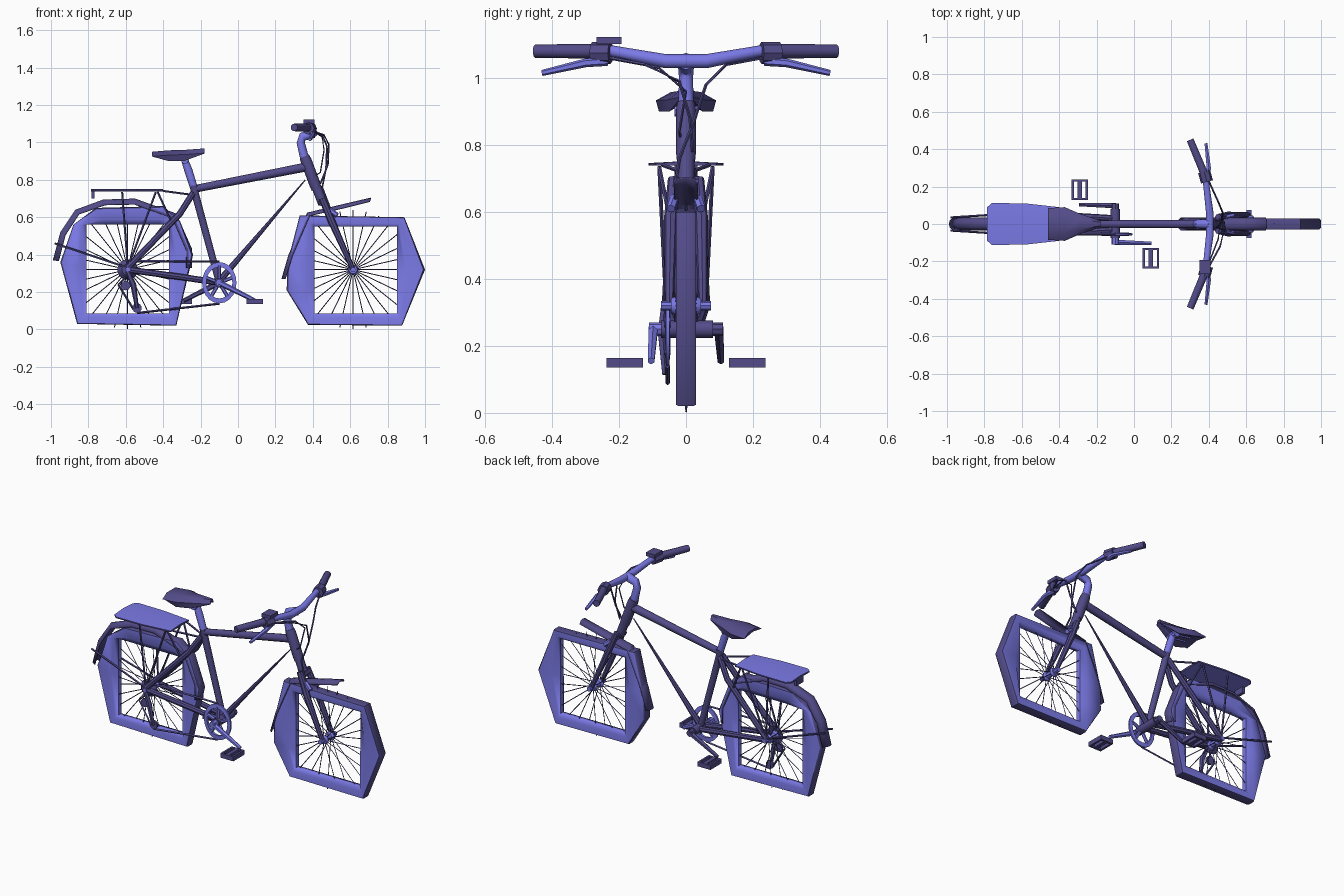
import bpy, bmesh, math
from mathutils import Vector

if "Cube" in bpy.data.objects:
    bpy.data.objects.remove(bpy.data.objects["Cube"])


def material(name, rgb):
    m = bpy.data.materials.new(name)
    m.diffuse_color = (*rgb, 1)
    m.use_nodes = True
    m.node_tree.nodes["Principled BSDF"].inputs["Base Color"].default_value = m.diffuse_color
    return m


BLUE = material("periwinkle blue", (0.216, 0.212, 0.87))
DARK = material("dark violet", (0.085, 0.072, 0.25))


def make(name, bm, mat=DARK, angle=40):
    bmesh.ops.remove_doubles(bm, verts=bm.verts, dist=1e-5)
    bmesh.ops.recalc_face_normals(bm, faces=bm.faces)
    me = bpy.data.meshes.new(name)
    bm.to_mesh(me)
    bm.free()
    me.materials.append(mat)
    ob = bpy.data.objects.new(name, me)
    bpy.context.collection.objects.link(ob)
    bpy.ops.object.select_all(action='DESELECT')
    ob.select_set(True)
    bpy.context.view_layer.objects.active = ob
    bpy.ops.object.shade_smooth_by_angle(angle=math.radians(angle))
    return ob


def loft(bm, rings, closed=False, cap=True):
    loops = [[bm.verts.new(p) for p in r] for r in rings]
    n = len(loops[0])
    pairs = list(zip(loops, loops[1:])) + ([(loops[-1], loops[0])] if closed else [])
    for a, b in pairs:
        for i in range(n):
            j = (i + 1) % n
            bm.faces.new((a[i], a[j], b[j], b[i]))
    if cap and not closed:
        bm.faces.new(loops[0])
        bm.faces.new(loops[-1])


def add_tube(bm, pts, r, n=8):
    pts = [Vector(p) for p in pts]
    rad = r if isinstance(r, (list, tuple)) else [r] * len(pts)
    rings = []
    for i, p in enumerate(pts):
        d = (pts[min(i + 1, len(pts) - 1)] - pts[max(i - 1, 0)]).normalized()
        ref = Vector((0, 1, 0)) if abs(d.y) < 0.8 else Vector((1, 0, 0))
        u = d.cross(ref).normalized()
        v = d.cross(u)
        rings.append([p + rad[i] * (u * math.cos(2 * math.pi * k / n) + v * math.sin(2 * math.pi * k / n))
                      for k in range(n)])
    loft(bm, rings)


def add_box(bm, c, s):
    x, y, z = [k / 2 for k in s]
    loft(bm, [[(c[0] + i * x, c[1] + j * y, c[2] + k * z) for i, j in ((-1, -1), (1, -1), (1, 1), (-1, 1))]
              for k in (-1, 1)])


def tubes(name, *items, mat=DARK):
    bm = bmesh.new()
    for it in items:
        add_tube(bm, *it)
    return make(name, bm, mat)


FH, RH, BB = (0.615, 0.32), (-0.59, 0.32), (-0.10, 0.25)

# tyres: angular outer outline around a nearly square opening, dark tread
SECTION = ((0, -.015), (.3, -.029), (.94, -.03), (1, -.02), (1, .02), (.94, .03), (.3, .029), (0, .015))
FRONT = [(.33, .61, .41, .55), (.89, .60, .85, .55), (1.0, .32, .85, .32), (.877, .02, .85, .085),
         (.374, .025, .41, .085), (.26, .21, .41, .20), (.265, .36, .41, .36)]
REAR = [(-.88, .56, -.81, .56), (-.76, .65, -.7, .56), (-.4, .66, -.42, .56), (-.31, .58, -.37, .56),
        (-.24, .40, -.37, .38), (-.33, .02, -.37, .085), (-.86, .03, -.81, .085), (-.95, .36, -.81, .33)]
for name, outline, hub in (("front", FRONT, FH), ("rear", REAR, RH)):
    bm = bmesh.new()
    loft(bm, [[(ix + (ox - ix) * t, y, iz + (oz - iz) * t) for t, y in SECTION]
              for ox, oz, ix, iz in outline], closed=True)
    tyre = make(name + "_tyre", bm, BLUE, 60)
    tyre.data.materials.append(DARK)
    for f in tyre.data.polygons:
        if f.index % 8 in (2, 3, 4):
            f.material_index = 1
    # spokes, alternating hub flanges
    bm = bmesh.new()
    for k in range(28):
        a = 2 * math.pi * k / 28 - math.pi / 2
        y = 0.03 * (-1) ** k
        add_tube(bm, [(hub[0] + .02 * math.cos(a), y, hub[1] + .02 * math.sin(a)),
                      (hub[0] + .318 * math.cos(a), 0, hub[1] + .318 * math.sin(a))], 0.0025, 4)
    make(name + "_spokes", bm)
    x, z = hub
    tubes(name + "_hub",
          ([(x, -.045, z), (x, -.03, z), (x, -.02, z), (x, .02, z), (x, .03, z), (x, .045, z)],
           [.022, .028, .016, .016, .028, .022], 12),
          ([(x, -.075, z), (x, .075, z)], .014, 8), mat=BLUE)

# fenders: arched strips
FENDERS = {"front_fender": (((.71, .705), (.56, .67), (.37, .625), (.27, .40), (.232, .27)), .036, .02),
           "rear_fender": (((-.245, .33), (-.245, .43), (-.33, .62), (-.55, .70), (-.72, .695), (-.87, .64),
                            (-.95, .52), (-.99, .37)), .036, .03)}
for name, (path, w, drop) in FENDERS.items():
    bm = bmesh.new()
    hub = Vector((FH if name[0] == "f" else RH))
    rows = []
    for p in path:
        d = (hub - Vector(p)).normalized()
        rows.append([bm.verts.new((p[0] + d.x * drop * t, y * w, p[1] + d.y * drop * t))
                     for y, t in ((-1, 1), (-.6, .2), (0, 0), (.6, .2), (1, 1))])
    for a, b in zip(rows, rows[1:]):
        for i in range(4):
            bm.faces.new((a[i], a[i + 1], b[i + 1], b[i]))
    ob = make(name, bm, DARK, 50)
    ob.modifiers.new("thickness", 'SOLIDIFY').thickness = 0.005

# frame tubes
tubes("top_tube", ([(-.24, 0, .75), (.37, 0, .87)], [.02, .024], 10))
tubes("down_tube", ([(.36, 0, .80), (-.09, 0, .27)], [.003, .018], 8))
tubes("seat_tube", ([(-.235, 0, .77), (-.23, 0, .73), (-.10, 0, .25)], [.024, .02, .018], 10))
tubes("head_tube", ([(.355, 0, .925), (.365, 0, .90), (.41, 0, .78), (.42, 0, .75)], [.027, .03, .03, .027], 12))
tubes("bottom_bracket", ([(*BB[:1], -.075, BB[1]), (BB[0], .08, BB[1])], .026, 12))
bm = bmesh.new()
for s in (-1, 1):
    add_tube(bm, [(-.24, .012 * s, .73), (-.31, .04 * s, .62), (-.59, .055 * s, .33)], .017, 8)
    add_tube(bm, [(-.59, .055 * s, .32), (-.30, .042 * s, .28), (-.10, .03 * s, .25)], .017, 8)
make("rear_stays", bm)

# fork and front brake
bm = bmesh.new()
add_tube(bm, [(.42, 0, .76), (.455, 0, .67)], .026, 10)
add_tube(bm, [(.455, -.036, .68), (.455, .036, .68)], .024, 8)
for s in (-1, 1):
    add_tube(bm, [(.45, .036 * s, .70), (.50, .046 * s, .58), (.615, .05 * s, .32)], [.018, .02, .013], 8)
make("fork", bm)
tubes("front_brake", *[([(.49, .035 * s, .64), (.53, .045 * s, .61)], .014, 6) for s in (-1, 1)], mat=BLUE)

# stem and handlebar
tubes("stem", ([(.355, 0, .92), (.335, 0, 1.0), (.345, 0, 1.03), (.405, 0, 1.05)], [.024, .022, .024, .026], 10),
      mat=BLUE)
tubes("handlebar", ([(.37, -.28, 1.08), (.385, -.22, 1.08), (.405, -.06, 1.05), (.405, .06, 1.05),
                     (.385, .22, 1.08), (.37, .28, 1.08)], [.013, .017, .021, .021, .017, .013], 10), mat=BLUE)
for side, s in (("right", -1), ("left", 1)):
    tubes(side + "_grip", ([(.375, .27 * s, 1.08), (.30, .45 * s, 1.08)], [.022, .02], 10))
    tubes(side + "_brake_clamp", ([(.39, .225 * s, 1.075), (.375, .28 * s, 1.075)], .033, 8))
    tubes(side + "_brake_lever", ([(.39, .235 * s, 1.05), (.40, .30 * s, 1.045), (.385, .43 * s, 1.015)],
                                  [.014, .013, .009], 6), mat=BLUE)
bm = bmesh.new()
add_box(bm, (.38, -.23, 1.112), (.06, .075, .022))
make("bell", bm)

# cables
tubes("cables",
      ([(.40, -.23, 1.06), (.46, -.12, 1.04), (.485, -.02, .99), (.48, .012, .88), (.44, .02, .78)], .005, 5),
      ([(.40, .23, 1.06), (.45, .12, 1.04), (.475, .06, .98), (.47, .02, .86), (.45, -.02, .76),
        (.50, -.04, .63)], .005, 5),
      ([(.40, -.21, 1.06), (.45, -.08, 1.03), (.46, .0, .96), (.44, -.02, .84), (.38, -.01, .80)], .004, 5))

# saddle: arched shell narrowing to the nose
bm = bmesh.new()
loft(bm, [[(x, -w, zt - .025), (x, -w * .5, zt), (x, w * .5, zt), (x, w, zt - .025), (x, w * .9, zb),
           (x, 0, (zt + zb) / 2), (x, -w * .9, zb)]
          for x, w, zt, zb in ((-.46, .085, .95, .925), (-.37, .09, .958, .90),
                               (-.29, .055, .96, .90), (-.18, .018, .968, .94))])
make("saddle", bm)
tubes("seat_post", ([(-.23, 0, .74), (-.265, 0, .85), (-.29, 0, .92)], [.02, .022, .018], 10),
      ([(-.285, -.035, .905), (-.285, .035, .905)], .02, 8),
      ([(-.40, -.025, .92), (-.30, -.022, .905), (-.21, -.01, .945)], .006, 5),
      ([(-.40, .025, .92), (-.30, .022, .905), (-.21, .01, .945)], .006, 5), mat=BLUE)

# luggage rack: bright plate with dark rim
bm = bmesh.new()
loft(bm, [[(x, -w, .738), (x, -w, .746), (x, 0, .752), (x, w, .746), (x, w, .738), (x, 0, .738)]
          for x, w in ((-.785, .09), (-.76, .112), (-.58, .11), (-.40, .09))])
rack = make("rack", bm, BLUE)
rack.data.materials.append(DARK)
for f in rack.data.polygons:
    f.material_index = int(abs(f.normal.z) < .5)
bm = bmesh.new()
add_box(bm, (-.775, 0, .72), (.018, .07, .04))
make("rear_reflector", bm)
bm = bmesh.new()
for s in (-1, 1):
    for a, b in (((-.44, .08, .735), (-.59, .06, .33)), ((-.43, .08, .735), (-.35, .045, .56)),
                 ((-.62, .08, .735), (-.59, .06, .33)), ((-.98, .035, .46), (-.59, .06, .33)),
                 ((-.40, .07, .74), (-.25, .015, .72))):
        add_tube(bm, [(a[0], a[1] * s, a[2]), (b[0], b[1] * s, b[2])], .006, 5)
make("rack_and_fender_struts", bm)

# chainring with five arms
bm = bmesh.new()
N = 20
circ = [(math.cos(2 * math.pi * k / N), math.sin(2 * math.pi * k / N)) for k in range(N)]
loft(bm, [[(BB[0] + r * c, y, BB[1] + r * 1.2 * s) for r, y in ((.07, -.062), (.092, -.06), (.092, -.05), (.07, -.048))]
          for c, s in circ], closed=True)
for k in range(5):
    a = math.radians(90 + 72 * k)
    add_tube(bm, [(BB[0], -.055, BB[1]), (BB[0] + .076 * math.cos(a), -.055, BB[1] + .092 * math.sin(a))], .01, 6)
make("chainring", bm, BLUE)

# cranks and pedals
for side, s, px in (("right", -1, .09), ("left", 1, -.29)):
    tubes(side + "_crank", ([(BB[0], .07 * s, BB[1]), (BB[0], .11 * s, BB[1])], .02, 8),
          ([(BB[0], .098 * s, BB[1]), (px, .104 * s, .155)], [.016, .011], 6), mat=BLUE if s < 0 else DARK)
    bm = bmesh.new()
    for dx in (-.038, 0, .038):
        add_box(bm, (px + dx, .183 * s, .15), (.012 if dx else .024, .11, .028))
    for y in (.134, .232):
        add_box(bm, (px, y * s, .15), (.088, .012, .028))
    make(side + "_pedal", bm)

# sprockets, chain and derailleur
tubes("sprockets", ([(-.59, -.03, .32), (-.59, -.045, .32), (-.59, -.06, .32)], [.055, .045, .03], 14))
tubes("chain", ([(-.59, -.055, .365), (-.10, -.055, .363)], .006, 4),
      ([(-.10, -.055, .138), (-.54, -.055, .088)], .006, 4),
      ([(-.56, -.055, .11), (-.64, -.055, .24), (-.60, -.055, .28)], .006, 4))
tubes("derailleur", ([(-.54, -.06, .115), (-.54, -.048, .115)], .026, 10),
      ([(-.60, -.06, .235), (-.60, -.048, .235)], .026, 10),
      ([(-.59, -.065, .31), (-.56, -.07, .24), (-.54, -.062, .115)], [.012, .016, .01], 6))
